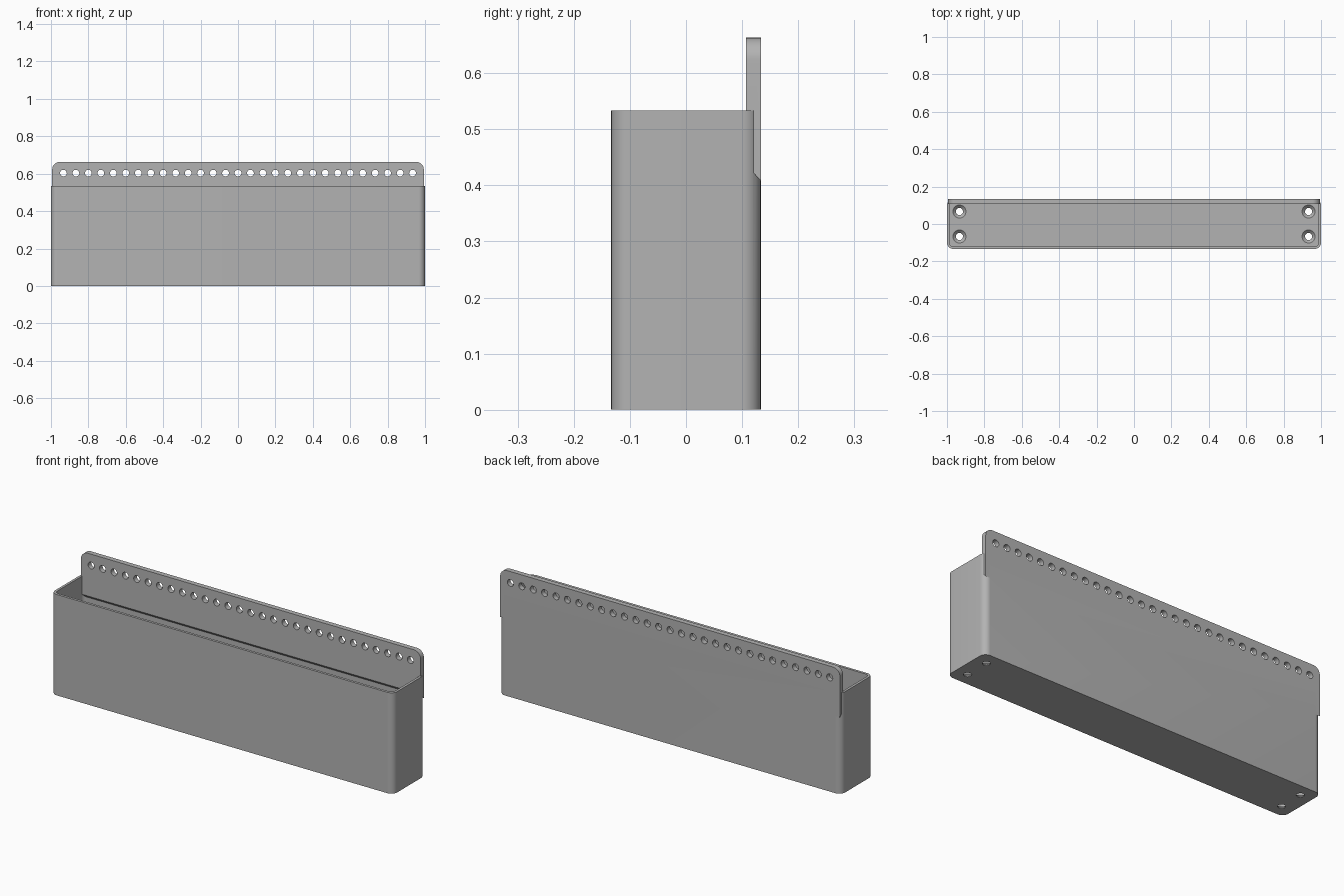
import bpy, bmesh, math
from mathutils import Vector, Matrix

cube = bpy.data.objects.get("Cube")
if cube:
    bpy.data.objects.remove(cube, do_unlink=True)

# Main dimensions
HALF_X, HALF_Y, HEIGHT = 1.0, 0.1333, 0.533
WALL, FLOOR, RADIUS = 0.0133, 0.02, 0.0333
PLATE_X, PLATE_TOP, PLATE_FRONT = 0.9933, 0.663, 0.1067

grey = bpy.data.materials.new("plain grey")
grey.use_nodes = True
colour = (0.45, 0.45, 0.45, 1)
grey.diffuse_color = colour
grey.node_tree.nodes["Principled BSDF"].inputs["Base Color"].default_value = colour


def make_object(name, bm, helper=False):
    bmesh.ops.recalc_face_normals(bm, faces=bm.faces)
    mesh = bpy.data.meshes.new(name)
    bm.to_mesh(mesh)
    bm.free()
    mesh.materials.append(grey)
    obj = bpy.data.objects.new(name, mesh)
    bpy.context.collection.objects.link(obj)
    obj.hide_render = helper
    return obj


def arc(cx, cy, r, start, steps=10):
    """Quarter circle of 2D points."""
    angles = [start + math.pi / 2 * i / steps for i in range(steps + 1)]
    return [(cx + r * math.cos(a), cy + r * math.sin(a)) for a in angles]


def prism(bm, points, offset):
    face = bm.faces.new([bm.verts.new(p) for p in points])
    new = bmesh.ops.extrude_face_region(bm, geom=[face], use_keep_orig=True)["geom"]
    verts = [v for v in new if isinstance(v, bmesh.types.BMVert)]
    bmesh.ops.translate(bm, verts=verts, vec=Vector(offset))


def rounded_box(name, hx, hy, r, z0, z1, helper=False):
    outline = []
    for i, (sx, sy) in enumerate([(1, 1), (-1, 1), (-1, -1), (1, -1)]):
        outline += arc(sx * (hx - r), sy * (hy - r), r, i * math.pi / 2)
    bm = bmesh.new()
    prism(bm, [(x, y, z0) for x, y in outline], (0, 0, z1 - z0))
    return make_object(name, bm, helper)


def boolean(target, tool, operation):
    mod = target.modifiers.new(tool.name, "BOOLEAN")
    mod.operation, mod.solver, mod.object = operation, "EXACT", tool
    bpy.context.view_layer.objects.active = target
    bpy.ops.object.modifier_apply(modifier=mod.name)
    bpy.data.objects.remove(tool, do_unlink=True)


# Open trough with rounded vertical corners
trough = rounded_box("trough", HALF_X, HALF_Y, RADIUS, 0, HEIGHT)
cavity = rounded_box("cavity", HALF_X - WALL, HALF_Y - WALL, RADIUS - WALL,
                     FLOOR, HEIGHT + 0.2, True)
boolean(trough, cavity, "DIFFERENCE")

# Back mounting plate: rounded top corners, sloped underside
R = 0.04
top = PLATE_TOP - R
outline = arc(PLATE_X - R, top, R, 0) + arc(R - PLATE_X, top, R, math.pi / 2)
outline += [(-PLATE_X, 0.408), (PLATE_X, 0.408)]
bm = bmesh.new()
prism(bm, [(x, HALF_Y, z) for x, z in outline], (0, PLATE_FRONT - HALF_Y, 0))
for v in bm.verts:
    if v.co.z < 0.41 and v.co.y < HALF_Y - 0.01:
        v.co.z = 0.437
plate = make_object("back_plate", bm, True)
boolean(trough, plate, "UNION")

# Row of peg holes through the plate
bm = bmesh.new()
for i in range(-14, 15):
    place = Matrix.Translation((i / 15, 0.12, 0.603)) @ Matrix.Rotation(math.pi / 2, 4, "X")
    bmesh.ops.create_cone(bm, cap_ends=True, segments=24, radius1=0.018,
                          radius2=0.018, depth=0.1, matrix=place)
boolean(trough, make_object("peg_holes", bm, True), "DIFFERENCE")

# Countersunk screw holes in the floor
profile = [(0, -0.02), (0.019, -0.02), (0.019, 0.004), (0.035, FLOOR), (0.035, 0.04), (0, 0.04)]
bm = bmesh.new()
for sx in (-1, 1):
    for sy in (-1, 1):
        verts = [bm.verts.new((sx * 14 / 15 + r, sy / 15, z)) for r, z in profile]
        edges = [bm.edges.new(pair) for pair in zip(verts, verts[1:])]
        bmesh.ops.spin(bm, geom=verts + edges, cent=(sx * 14 / 15, sy / 15, 0),
                       axis=(0, 0, 1), angle=math.tau, steps=32)
bmesh.ops.remove_doubles(bm, verts=bm.verts, dist=0.0001)
boolean(trough, make_object("screw_holes", bm, True), "DIFFERENCE")

# Smooth the rounded parts and keep edges sharp
trough.name = "wall_trough"
bpy.ops.object.select_all(action="DESELECT")
trough.select_set(True)
bpy.context.view_layer.objects.active = trough
bpy.ops.object.shade_smooth_by_angle(angle=math.radians(30))
